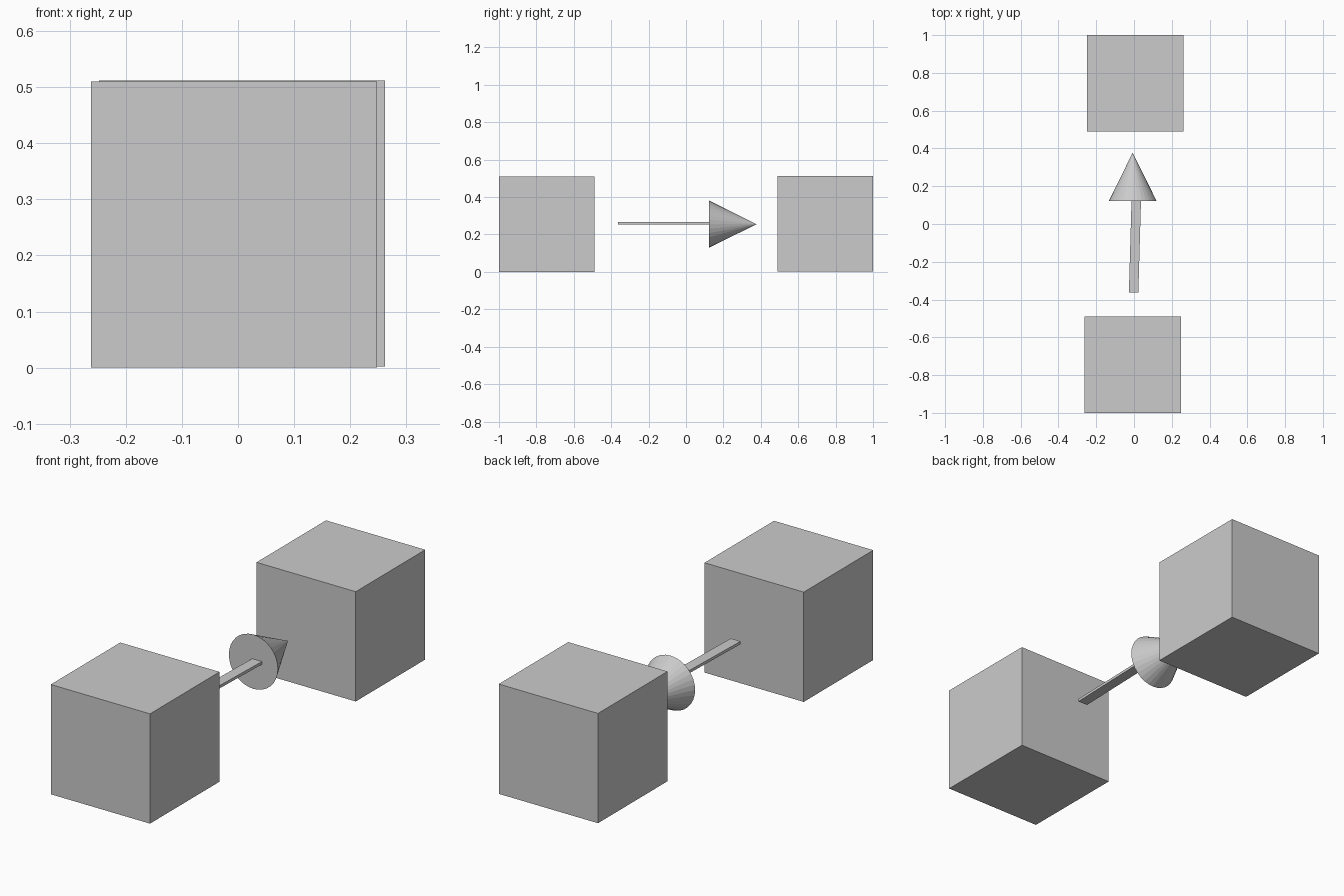
import bpy, math

if "Cube" in bpy.data.objects:
    bpy.data.objects.remove(bpy.data.objects["Cube"])


def box(name, center, size, turn=0.0):
    bpy.ops.mesh.primitive_cube_add(size=1, location=center, rotation=(0, 0, turn))
    ob = bpy.context.object
    ob.name = name
    ob.scale = size
    bpy.ops.object.transform_apply(location=False, rotation=False, scale=True)
    return ob


# Two end cubes, slightly offset from one another
S = 0.51
box("front_cube", (-0.007, -1 + S / 2, S / 2), (S, S, S))
box("back_cube", (0.007, 1 - S / 2, S / 2 + 0.002), (S, S, S))

# Flat arrow shaft, turned a little towards +x
start, end = (-0.002, -0.362), (0.012, 0.123)
dx, dy = end[0] - start[0], end[1] - start[1]
box("arrow_shaft",
    ((start[0] + end[0]) / 2, (start[1] + end[1]) / 2, 0.261),
    (0.05, math.hypot(dx, dy), 0.013), -math.atan2(dx, dy))

# Cone arrow head pointing to +y
bpy.ops.mesh.primitive_cone_add(vertices=32, radius1=0.126, radius2=0, depth=0.254,
                                location=(-0.007, 0.25, 0.255),
                                rotation=(-math.pi / 2, 0, 0))
bpy.context.object.name = "arrow_head"
